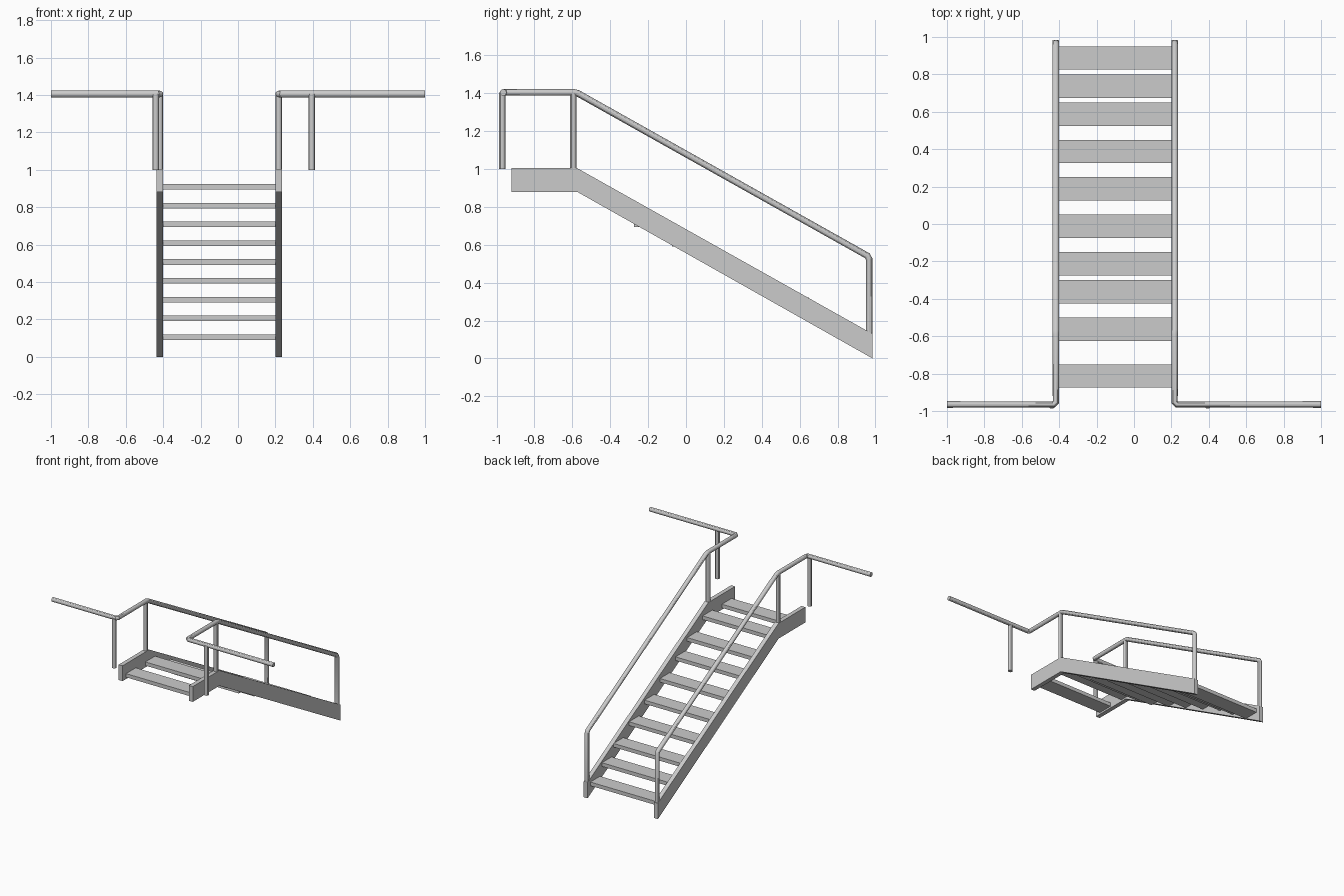
import bpy, bmesh
from mathutils import Vector

if "Cube" in bpy.data.objects:
    bpy.data.objects.remove(bpy.data.objects["Cube"])

R = 0.0175           # pipe radius
Z_TOP = 1.405        # handrail centre height
X_LEFT, X_RIGHT = -0.4175, 0.2175
Y_FRONT = -0.965


def prism(name, profile, x0, x1):
    """Extrude a (y, z) outline from x0 to x1."""
    bm = bmesh.new()
    face = bm.faces.new([bm.verts.new((x0, y, z)) for y, z in profile])
    new = bmesh.ops.extrude_face_region(bm, geom=[face])["geom"]
    verts = [g for g in new if isinstance(g, bmesh.types.BMVert)]
    bmesh.ops.translate(bm, verts=verts, vec=(x1 - x0, 0, 0))
    bmesh.ops.recalc_face_normals(bm, faces=bm.faces)
    mesh = bpy.data.meshes.new(name)
    bm.to_mesh(mesh)
    bm.free()
    bpy.context.collection.objects.link(bpy.data.objects.new(name, mesh))


def pipe(name, points, bend=0.012):
    """Round capped pipe along a path, with tight bends at its corners."""
    pts = [Vector(p) for p in points]
    path = [pts[0]]
    for a, b, c in zip(pts, pts[1:], pts[2:]):
        path += [b + (a - b).normalized() * bend, b + (c - b).normalized() * bend]
    path.append(pts[-1])
    curve = bpy.data.curves.new(name, "CURVE")
    curve.dimensions = "3D"
    curve.bevel_depth = R
    curve.bevel_resolution = 4
    curve.use_fill_caps = True
    spline = curve.splines.new("POLY")
    spline.points.add(len(path) - 1)
    for sp, p in zip(spline.points, path):
        sp.co = (*p, 1)
    obj = bpy.data.objects.new(name, curve)
    bpy.context.collection.objects.link(obj)
    bpy.ops.object.select_all(action="DESELECT")
    obj.select_set(True)
    bpy.context.view_layer.objects.active = obj
    bpy.ops.object.convert(target="MESH")
    bpy.ops.object.shade_smooth_by_angle()


# Stringers, handrails and posts on each side
stringer = [(-0.92, 0.88), (-0.575, 0.88), (0.985, 0), (0.985, 0.13),
            (-0.575, 1.005), (-0.92, 1.005)]
for side, x, x_end, x_post in (("left", X_LEFT, -1, -0.44),
                               ("right", X_RIGHT, 1, 0.395)):
    prism(side + "_stringer", stringer, x - R, x + R)
    pipe(side + "_handrail", [(x_end, Y_FRONT, Z_TOP), (x, Y_FRONT, Z_TOP),
                              (x, -0.58, Z_TOP), (x, 0.967, 0.537), (x, 0.967, 0.13)])
    pipe(side + "_landing_post", [(x, -0.595, 1.0), (x, -0.595, Z_TOP)])
    pipe(side + "_front_post", [(x_post, -0.97, 1.0), (x_post, -0.97, Z_TOP)])

# Treads: the back edge of each; the two uppermost share one height
back_edges = [0.95, 0.80, 0.65, 0.45, 0.25, 0.05, -0.15, -0.30, -0.50, -0.75]
for i, y in enumerate(back_edges):
    z = 0.12 + 0.1005 * min(i, 8)
    prism(f"tread_{i + 1}", [(y - 0.125, z - 0.03), (y, z - 0.03), (y, z), (y - 0.125, z)],
          X_LEFT + R, X_RIGHT - R)
